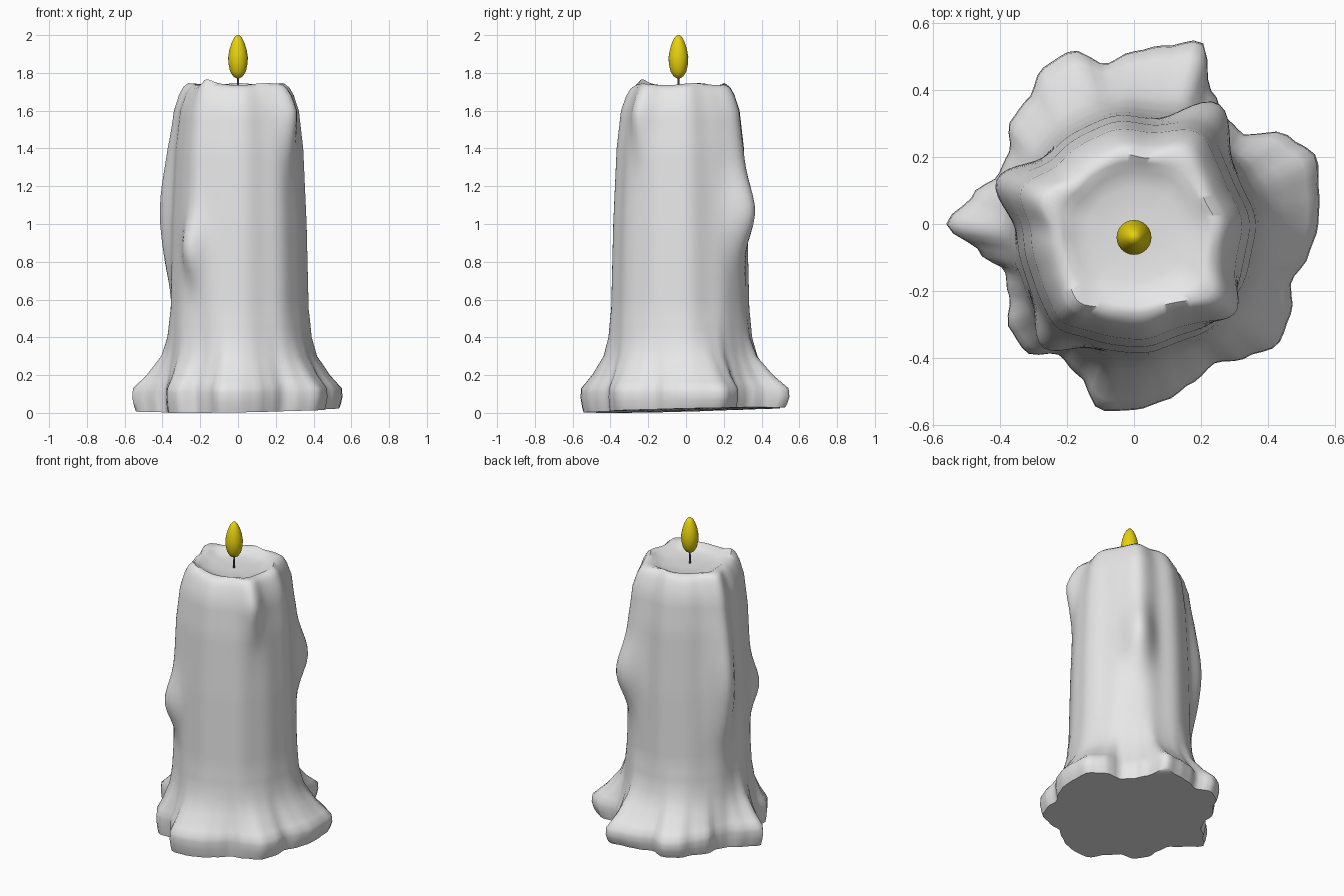
import bpy, bmesh, math
from math import cos, sin, pi, radians, exp

if "Cube" in bpy.data.objects:
    bpy.data.objects.remove(bpy.data.objects["Cube"])

SEGMENTS = 120
CENTRE = (0.005, -0.03)

# Outline of the melted foot, one radius every ten degrees from +x
FOOT = [.55, .56, .58, .53, .42, .42, .46, .58, .54, .515, .485, .55,
        .54, .49, .48, .43, .43, .49, .56, .47, .41, .43, .485, .50,
        .45, .48, .565, .555, .535, .505, .48, .52, .56, .54, .50, .53]
# Pillar radius and foot spread, by height
PILLAR = [(0, .37), (.5, .365), (1, .353), (1.4, .335), (1.6, .312), (1.68, .285), (1.72, .262), (1.74, .235)]
SPREAD = [(0, .9), (.03, .95), (.08, 1), (.13, .98), (.2, .62), (.3, .24), (.4, .08), (.55, 0)]
# Wax runs: angle, width, ridge size, ridge end, bulge size, bulge height, bulge length
RUNS = [(159, 13, .045, .7, .045, 1.1, .28),
        (231, 11, .035, 1.0, .085, .87, .16),
        (57, 13, .04, 1.0, .08, 1.05, .2),
        (322, 11, .045, 1.4, .025, 1.6, .12)]


def material(name, colour, roughness):
    mat = bpy.data.materials.new(name)
    mat.use_nodes = True
    mat.diffuse_color = (*colour, 1)
    shader = mat.node_tree.nodes["Principled BSDF"]
    shader.inputs["Base Color"].default_value = (*colour, 1)
    shader.inputs["Roughness"].default_value = roughness
    return mat


def blend(table, z):
    """Piecewise linear lookup."""
    for (a, u), (b, v) in zip(table, table[1:]):
        if z <= b:
            return u + (v - u) * (z - a) / (b - a)
    return table[-1][1]


def foot_radius(angle):
    step = angle / (2 * pi) * len(FOOT)
    i = int(step)
    t = step - i
    t = t * t * (3 - 2 * t)
    return FOOT[i % len(FOOT)] * (1 - t) + FOOT[(i + 1) % len(FOOT)] * t


def run_height(angle, z):
    """How far the wax runs stand out from the pillar."""
    total = .004 * sin(7 * angle + 1) + .003 * sin(12 * angle)
    for az, width, ridge, end, bulge, height, length in RUNS:
        off = (math.degrees(angle) - az + 180) % 360 - 180
        along = ridge / (1 + exp((end - z) * 16)) + bulge * exp(-((z - height) / length) ** 2)
        total += along * exp(-(off / width) ** 2)
    return total


def wall_point(angle, z):
    r = blend(PILLAR, z) + run_height(angle, z)
    f = blend(SPREAD, z)
    foot = foot_radius(angle)
    x = (CENTRE[0] + r * cos(angle)) * (1 - f) + foot * cos(angle) * f
    y = (CENTRE[1] + r * sin(angle)) * (1 - f) + foot * sin(angle) * f
    # uneven rim, and an underside that lifts slightly at the back
    lift = 0
    if z > 1.6:
        lift = (z - 1.6) * (.04 * sin(5 * angle) + .15 * exp(-((angle - radians(230)) / .15) ** 2))
    elif z < .1:
        lift = (.1 - z) * .15 * (1 + sin(angle + .6))
    return (x, y, z + lift)


def pool_point(angle, z, radius):
    r = radius * (1 + 1.5 * run_height(angle, 1.74) * radius / .24)
    return (CENTRE[0] + r * cos(angle), CENTRE[1] + r * sin(angle), z)


def make_object(name, rings, mat, smooth_angle=60):
    """Skin a stack of rings and cap both ends."""
    bm = bmesh.new()
    loops = [[bm.verts.new(p) for p in ring] for ring in rings]
    for low, high in zip(loops, loops[1:]):
        n = len(low)
        for i in range(n):
            j = (i + 1) % n
            bm.faces.new((low[i], low[j], high[j], high[i]))
    bm.faces.new(loops[0][::-1])
    bm.faces.new(loops[-1])
    mesh = bpy.data.meshes.new(name)
    bm.to_mesh(mesh)
    bm.free()
    mesh.materials.append(mat)
    obj = bpy.data.objects.new(name, mesh)
    bpy.context.collection.objects.link(obj)
    bpy.ops.object.select_all(action='DESELECT')
    obj.select_set(True)
    bpy.context.view_layer.objects.active = obj
    bpy.ops.object.shade_smooth_by_angle(angle=radians(smooth_angle))
    return obj


def lathe(profile, centre, sides):
    return [[(centre[0] + r * cos(2 * pi * i / sides), centre[1] + r * sin(2 * pi * i / sides), z)
             for i in range(sides)] for r, z in profile]


wax = material("grey wax", (.8, .8, .8), .5)
yellow = material("flame yellow", (.8, .64, .004), .5)
dark = material("wick grey", (.08, .08, .08), .8)

# Candle body: foot, pillar, rim and the shallow melted pool
angles = [2 * pi * i / SEGMENTS for i in range(SEGMENTS)]
heights = [0, .015, .03, .055, .08, .105, .13, .165, .2, .25, .3, .35]
heights += [.4 + .05 * i for i in range(25)] + [1.64, 1.68, 1.7, 1.72, 1.74]
rings = [[wall_point(a, z) for a in angles] for z in heights]
for z, radius in [(1.735, .215), (1.715, .185), (1.703, .14), (1.7, .06)]:
    rings.append([pool_point(a, z, radius) for a in angles])
make_object("candle_body", rings, wax)

# Wick
WICK = (0, -.04)
make_object("wick", lathe([(.006, 1.69), (.005, 1.8)], WICK, 8), dark)

# Flame: a pointed drop
drop = [(.006, 1.77), (.026, 1.782), (.042, 1.808), (.051, 1.85), (.052, 1.885),
        (.045, 1.925), (.034, 1.96), (.022, 1.984), (.008, 2.0)]
make_object("flame", lathe(drop, WICK, 24), yellow)
